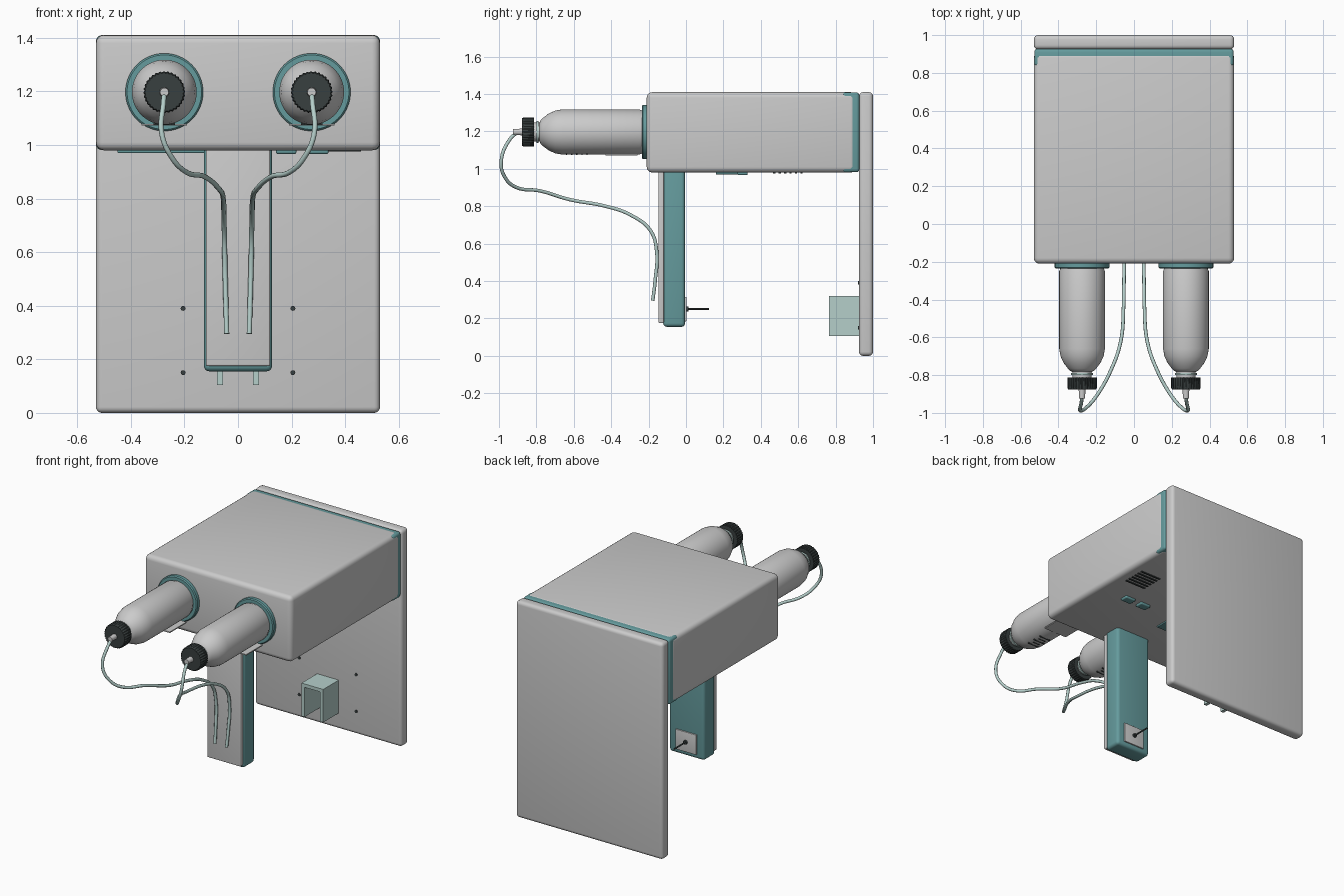
import bpy, bmesh, math
from mathutils import Vector

if "Cube" in bpy.data.objects:
    bpy.data.objects.remove(bpy.data.objects["Cube"])


def mat(name, r, g, b):
    m = bpy.data.materials.new(name)
    m.diffuse_color = (r, g, b, 1)
    m.use_nodes = True
    m.node_tree.nodes["Principled BSDF"].inputs["Base Color"].default_value = m.diffuse_color
    return m


TEAL = mat("dark_teal", 0.13, 0.33, 0.34)
PALE = mat("pale_teal", 0.46, 0.62, 0.59)
BLACK = mat("black", 0.04, 0.05, 0.05)
WHITE = mat("white_plastic", 0.86, 0.87, 0.88)


def finish(ob, m, smooth=True):
    if m:
        ob.data.materials.append(m)
    if smooth:
        bpy.ops.object.select_all(action='DESELECT')
        ob.select_set(True)
        bpy.context.view_layer.objects.active = ob
        bpy.ops.object.shade_smooth_by_angle(angle=math.radians(35))
    return ob


def new_mesh(name, bm):
    me = bpy.data.meshes.new(name)
    bmesh.ops.recalc_face_normals(bm, faces=bm.faces)
    bm.to_mesh(me)
    bm.free()
    ob = bpy.data.objects.new(name, me)
    bpy.context.collection.objects.link(ob)
    return ob


def box(name, x, y, z, m=None, bevel=0.0):
    """Box from (min, max) ranges, with rounded edges."""
    bm = bmesh.new()
    bmesh.ops.create_cube(bm, size=1)
    for v in bm.verts:
        v.co = Vector([(a + b) / 2 + c * (b - a) for (a, b), c in zip((x, y, z), v.co)])
    if bevel:
        bmesh.ops.bevel(bm, geom=bm.edges[:], offset=bevel, segments=4,
                        profile=0.5, affect='EDGES')
    return finish(new_mesh(name, bm), m, bevel > 0)


def lathe(name, profile, x, z, m=None, seg=48, rib=0.0, closed=False):
    """Revolve (y, radius) points about a y-parallel axis; rib cuts grooves."""
    bm = bmesh.new()
    rings = []
    for y, r in profile:
        ring = []
        for i in range(seg):
            a = 2 * math.pi * i / seg
            q = r - (rib if i % 4 > 1 else 0)
            ring.append(bm.verts.new((x + q * math.cos(a), y, z + q * math.sin(a))))
        rings.append(ring)
    pairs = list(zip(rings, rings[1:]))
    if closed:
        pairs.append((rings[-1], rings[0]))
    else:
        bm.faces.new(rings[0])
        bm.faces.new(rings[-1])
    for a, b in pairs:
        for i in range(seg):
            j = (i + 1) % seg
            bm.faces.new((a[i], a[j], b[j], b[i]))
    return finish(new_mesh(name, bm), m)


def tube(name, pts, r, m):
    cu = bpy.data.curves.new(name, 'CURVE')
    cu.dimensions = '3D'
    cu.bevel_depth = r
    cu.bevel_resolution = 3
    cu.use_fill_caps = True
    cu.resolution_u = 8
    sp = cu.splines.new('BEZIER')
    sp.bezier_points.add(len(pts) - 1)
    for bp, p in zip(sp.bezier_points, pts):
        bp.co = p
        bp.handle_left_type = bp.handle_right_type = 'AUTO'
    ob = bpy.data.objects.new(name, cu)
    bpy.context.collection.objects.link(ob)
    cu.materials.append(m)
    return ob


# Back plate, housing, and the teal gasket showing at the housing's rear edges
box("back_plate", (-0.53, 0.53), (0.925, 1.0), (0, 1.41), None, 0.022)
box("housing", (-0.53, 0.53), (-0.21, 0.91), (0.98, 1.41), None, 0.03)
box("rear_gasket", (-0.528, 0.528), (0.835, 0.927), (0.982, 1.408), TEAL, 0.016)

# Column with its front panel
box("column", (-0.127, 0.127), (-0.122, -0.005), (0.155, 1.0), TEAL, 0.02)
box("column_front_panel", (-0.12, 0.12), (-0.147, -0.118), (0.175, 0.99), None, 0.006)

# Sensor plate and probe on the rear of the column
box("probe_plate", (-0.075, 0.075), (-0.01, 0.003), (0.185, 0.315), None, 0.002)
lathe("probe_hub", [(0, 0.013), (0.014, 0.013)], 0, 0.25, BLACK, 20)
lathe("probe_rod", [(0, 0.005), (0.122, 0.005)], 0, 0.25, BLACK, 12)

# Sample holder: an upside-down channel on the back plate
box("holder_top", (-0.078, 0.078), (0.765, 0.93), (0.298, 0.32), PALE)
for s, side in ((-1, "left"), (1, "right")):
    xs = sorted((s * 0.056, s * 0.078))
    box("holder_wall_" + side, xs, (0.765, 0.93), (0.105, 0.3), PALE)

# Mounting screws on the back plate
for x in (-0.205, 0.205):
    for z in (0.15, 0.39):
        lathe("plate_screw", [(0.93, 0.009), (0.919, 0.009)], x, z, BLACK, 16)

# Underside: display panel, two buttons and vent slots
box("underside_panel", (-0.45, -0.05), (0.16, 0.32), (0.97, 0.99), TEAL, 0.004)
for x in (0.18, 0.3):
    box("underside_button", (x - 0.038, x + 0.038), (0.275, 0.33), (0.966, 0.99), TEAL, 0.008)
for i in range(6):
    y = 0.472 + i * 0.029
    box("vent_slot", (0.31, 0.46), (y - 0.006, y + 0.006), (0.975, 0.99), BLACK)

BOTTLE = [(-0.2, 0.112), (-0.235, 0.115), (-0.25, 0.121), (-0.54, 0.121), (-0.66, 0.121),
          (-0.70, 0.114), (-0.735, 0.098), (-0.765, 0.075), (-0.778, 0.062),
          (-0.782, 0.052), (-0.795, 0.05), (-0.82, 0.05)]
PATH = [(0.275, -0.90, 1.197), (0.278, -0.94, 1.16), (0.284, -0.988, 1.04),
        (0.245, -0.965, 0.95), (0.195, -0.905, 0.9), (0.125, -0.78, 0.882),
        (0.07, -0.62, 0.835), (0.055, -0.43, 0.8), (0.053, -0.3, 0.755),
        (0.051, -0.19, 0.67), (0.049, -0.157, 0.56), (0.045, -0.165, 0.4),
        (0.042, -0.178, 0.295)]

# Bottles with bezel, cap, nozzle, label and hose on each side
for s, side in ((-1, "left"), (1, "right")):
    x, z = s * 0.275, 1.197
    lathe("bezel_" + side, [(-0.2, 0.145), (-0.23, 0.145), (-0.236, 0.139),
                            (-0.236, 0.118), (-0.2, 0.118)], x, z, TEAL, 64, 0, True)
    lathe("bottle_" + side, BOTTLE, x, z, WHITE, 64)
    lathe("neck_ring_" + side, [(-0.788, 0.058), (-0.8, 0.058)], x, z, PALE)
    lathe("cap_" + side, [(-0.812, 0.078), (-0.868, 0.078), (-0.877, 0.073)],
          x, z, BLACK, 128, 0.003)
    lathe("nozzle_" + side, [(-0.87, 0.018), (-0.925, 0.016)], x, z, None, 24)
    box("bottle_label_" + side, (x - 0.085, x + 0.085), (-0.43, -0.26), (1.072, 1.079), WHITE)
    # graduation marks low on the bottle
    for i in range(5):
        y = -0.53 - i * 0.027
        w = 0.04 if i % 2 == 0 else 0.025
        box("bottle_mark", (x - w, x + w), (y - 0.003, y + 0.003), (1.074, 1.085), BLACK)
    tube("hose_" + side, [(s * px, py, pz) for px, py, pz in PATH], 0.0095, PALE)
